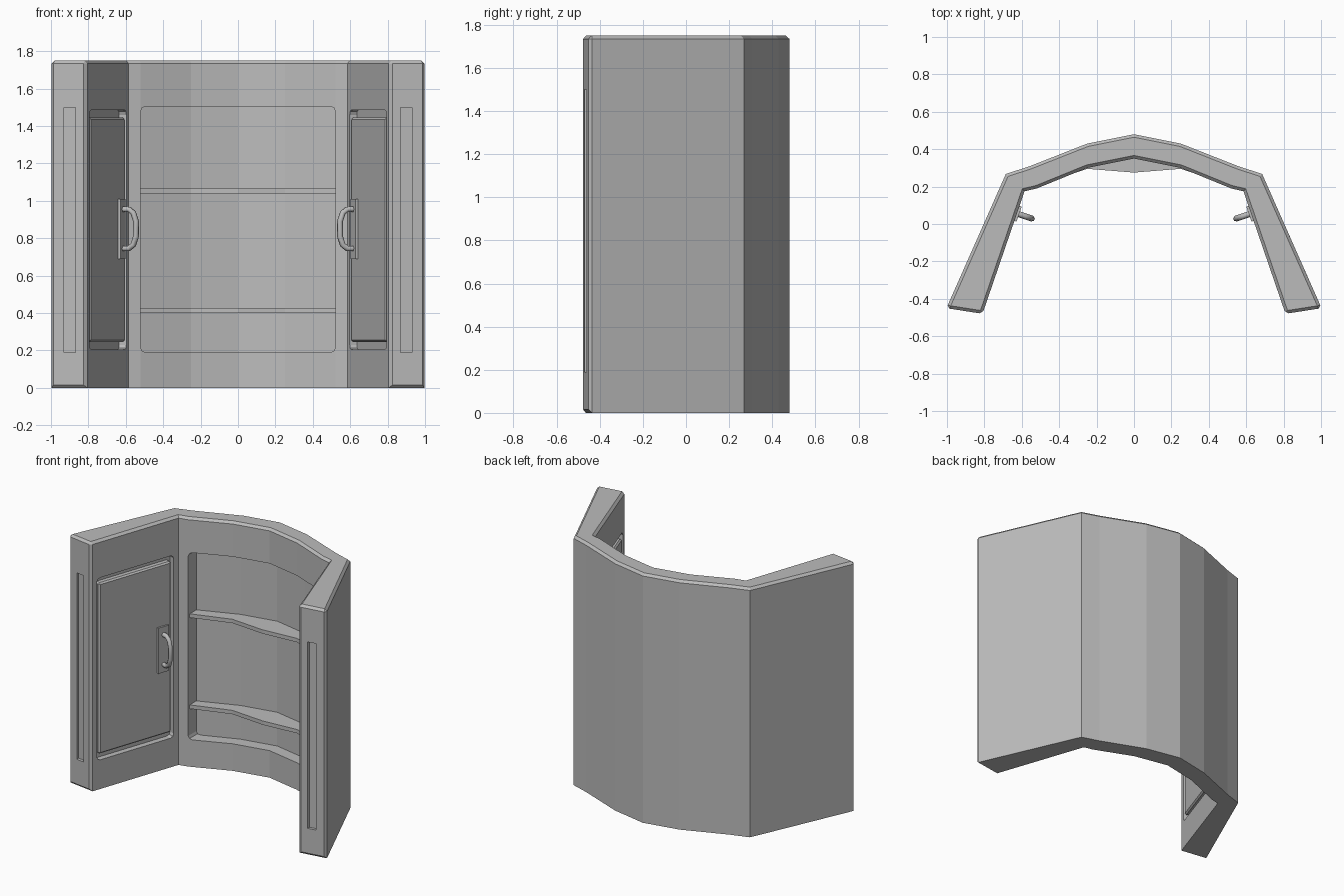
import bpy, bmesh
from mathutils import Vector

if "Cube" in bpy.data.objects:
    bpy.data.objects.remove(bpy.data.objects["Cube"])

HEIGHT = 1.75

grey = bpy.data.materials.new("plain grey")
grey.use_nodes = True
grey.diffuse_color = (0.5, 0.5, 0.5, 1)
grey.node_tree.nodes["Principled BSDF"].inputs["Base Color"].default_value = (0.5, 0.5, 0.5, 1)


def prism(name, plan, z0, z1, bevel=0, picks=lambda a, b: True, segments=1):
    """Upright prism over a plan outline, with the picked edges bevelled."""
    bm = bmesh.new()
    low = [bm.verts.new((x, y, z0)) for x, y in plan]
    high = [bm.verts.new((x, y, z1)) for x, y in plan]
    bm.faces.new(low)
    bm.faces.new(high)
    for i in range(len(plan)):
        j = (i + 1) % len(plan)
        bm.faces.new((low[i], low[j], high[j], high[i]))
    bmesh.ops.recalc_face_normals(bm, faces=bm.faces)
    if bevel:
        edges = [e for e in bm.edges if picks(e.verts[0].co, e.verts[1].co)]
        bmesh.ops.bevel(bm, geom=edges, offset=bevel, segments=segments,
                        profile=0.5, affect='EDGES', clamp_overlap=True)
    mesh = bpy.data.meshes.new(name)
    bm.to_mesh(mesh)
    bm.free()
    mesh.materials.append(grey)
    obj = bpy.data.objects.new(name, mesh)
    bpy.context.collection.objects.link(obj)
    return obj


def mirrored(half):
    """Close a half outline that ends on the centre line."""
    return half + [(-x, y) for x, y in reversed(half) if x > 0]


def carve(target, cutter):
    cutter.hide_render = True
    mod = target.modifiers.new("cut", 'BOOLEAN')
    mod.operation = 'DIFFERENCE'
    mod.solver = 'EXACT'
    mod.object = cutter
    bpy.context.view_layer.objects.active = target
    bpy.ops.object.modifier_apply(modifier=mod.name)
    bpy.data.objects.remove(cutter)


# Curved wall with two splayed wings
outer = [(1.003, -0.45), (0.685, 0.268), (0.56, 0.308), (0.25, 0.43), (0, 0.48)]
inner = [(0.81, -0.48), (0.585, 0.175), (0.52, 0.19), (0.25, 0.3), (0, 0.35)]
plan = mirrored(outer) + [(-x, y) for x, y in inner] + [p for p in reversed(inner) if p[0] > 0]


def wall_edges(a, b):
    on_top = min(a.z, b.z) > HEIGHT - 0.01
    on_front = max(a.y, b.y) < -0.4
    return on_top or on_front


wall = prism("wall", plan, 0, HEIGHT, 0.016, wall_edges)

# Wide shelf recess in the back wall
recess = mirrored([(0.52, 0.05), (0.52, 0.28), (0.25, 0.385), (0, 0.435)])


def recess_corners(a, b):
    return abs(a.x - b.x) < 0.01 and abs(a.x) > 0.5 and abs(a.z - b.z) < 0.01


carve(wall, prism("recess_cutter", recess, 0.19, 1.505, 0.025, recess_corners, 2))

# Shelves bulging forward at the centre
shelf = mirrored([(0.525, 0.205), (0.525, 0.29), (0.25, 0.4), (0, 0.45)])
shelf += [(-0.25, 0.295), (0, 0.275), (0.25, 0.295)]
for label, z in (("lower_shelf", 0.4), ("upper_shelf", 1.04)):
    prism(label, shelf, z, z + 0.027)

# Wing frame: u runs along the inner face, v points out of it
base = Vector(inner[0])
along = (Vector(inner[1]) - base).normalized()
out = Vector((-along.y, along.x))


def on_wing(side, u, v):
    p = base + along * u + out * v
    return (side * p.x, p.y)


def wing_rect(side, u0, u1, v0, v1):
    return [on_wing(side, u, v) for u, v in ((u0, v0), (u1, v0), (u1, v1), (u0, v1))]


def across(a, b):
    """Edges running through the thickness of a wing part."""
    d = b - a
    return abs(d.z) < 0.01 and abs(d.x) > abs(d.y)


for side, tag in ((1, "left"), (-1, "right")):
    # Door opening and door panel
    carve(wall, prism("door_cutter", wing_rect(side, 0.05, 0.655, -0.04, 0.06),
                      0.205, 1.485, 0.025, across, 2))
    prism(tag + "_door", wing_rect(side, 0.068, 0.637, -0.05, -0.001), 0.245, 1.445, 0.01)

    # Tall groove in the pillar front
    groove = [(side * x, y) for x, y in ((0.87, -0.6), (0.93, -0.6), (0.93, -0.44), (0.87, -0.45))]
    carve(wall, prism("groove_cutter", groove, 0.19, 1.5))

    # Handle plate and curved grip
    prism(tag + "_handle_plate", wing_rect(side, 0.525, 0.61, -0.01, 0.012), 0.69, 1.01)
    curve = bpy.data.curves.new(tag + "_handle", 'CURVE')
    curve.dimensions = '3D'
    curve.bevel_depth = 0.016
    curve.bevel_resolution = 1
    curve.use_fill_caps = True
    spine = [(0, 0.105), (0.045, 0.105), (0.07, 0.085), (0.085, 0.04)]
    spine += [(v, -z) for v, z in reversed(spine)]
    line = curve.splines.new('POLY')
    line.points.add(len(spine) - 1)
    for point, (v, z) in zip(line.points, spine):
        point.co = (*on_wing(side, 0.567, v), 0.85 + z, 1)
    curve.materials.append(grey)
    grip = bpy.data.objects.new(tag + "_handle", curve)
    bpy.context.collection.objects.link(grip)
